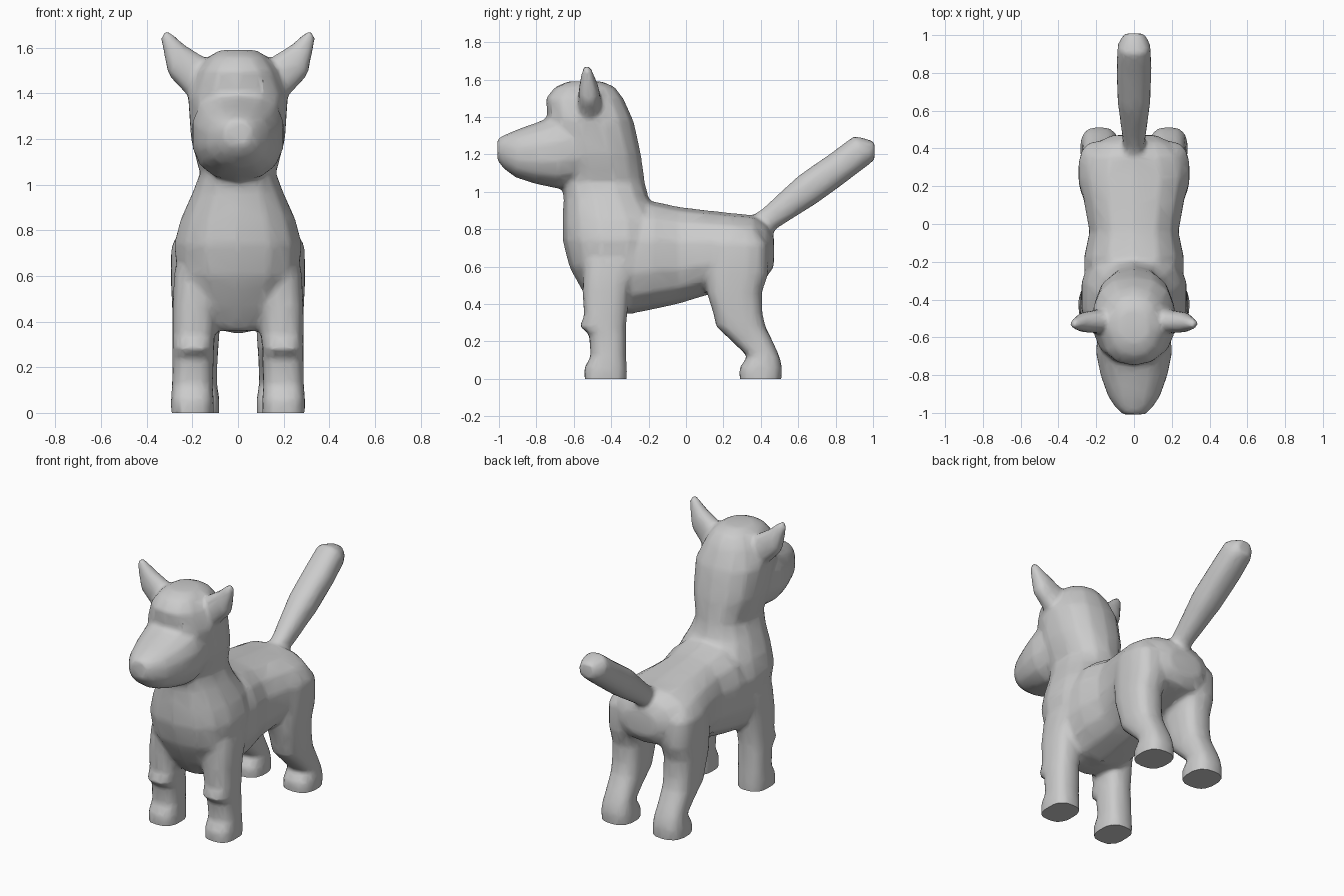
import bpy, bmesh, math
from mathutils import Vector

SIDES = 14
coat = bpy.data.materials.new("grey_coat")
coat.diffuse_color = (0.6, 0.6, 0.6, 1)
bm = bmesh.new()


def power(v, e):
    return math.copysign(abs(v) ** e, v)


def loft(rings, round_=0.85):
    """Skin closed rings; each ring is (end, opposite end, half-width vector)."""
    loops = []
    for p, q, w in rings:
        p, q, w = Vector(p), Vector(q), Vector(w)
        c, h = (p + q) / 2, (p - q) / 2
        loops.append([bm.verts.new(c + h * power(math.cos(t), round_) + w * power(math.sin(t), round_))
                      for t in (2 * math.pi * i / SIDES for i in range(SIDES))])
    faces = [bm.faces.new(loops[0]), bm.faces.new(loops[-1][::-1])]
    for a, b in zip(loops, loops[1:]):
        for i in range(SIDES):
            j = (i + 1) % SIDES
            faces.append(bm.faces.new((a[j], a[i], b[i], b[j])))
    bmesh.ops.recalc_face_normals(bm, faces=faces)


def along_y(table):      # y, top, bottom, half width
    loft([((0, y, t), (0, y, b), (w, 0, 0)) for y, t, b, w in table])


def along_z(table):      # z, front, back, half width
    loft([((0, f, z), (0, b, z), (w, 0, 0)) for z, f, b, w in table])


def legs(table):         # z, front, back, inner x, outer x
    for s in (-1, 1):
        loft([((s * (i + o) / 2, f, z), (s * (i + o) / 2, b, z), ((o - i) / 2, 0, 0))
              for z, f, b, i, o in table], 0.75)


# Trunk
along_y([(-0.45, 0.88, 0.37, 0.2), (-0.3, 0.94, 0.345, 0.265), (-0.18, 0.95, 0.37, 0.27),
         (-0.04, 0.92, 0.4, 0.24), (0.12, 0.9, 0.45, 0.27), (0.25, 0.885, 0.49, 0.295),
         (0.36, 0.875, 0.52, 0.265), (0.43, 0.83, 0.54, 0.2), (0.47, 0.76, 0.6, 0.12)])
# Chest, neck and skull
along_z([(0.36, -0.48, -0.28, 0.1), (0.47, -0.555, -0.2, 0.2), (0.6, -0.625, -0.15, 0.27),
         (0.74, -0.66, -0.1, 0.285), (0.85, -0.66, -0.12, 0.255), (0.97, -0.655, -0.2, 0.2),
         (1.05, -0.67, -0.22, 0.17), (1.2, -0.7, -0.24, 0.21), (1.38, -0.74, -0.28, 0.222),
         (1.5, -0.75, -0.335, 0.175), (1.56, -0.7, -0.38, 0.13), (1.59, -0.63, -0.45, 0.08)])
# Muzzle
along_y([(-0.5, 1.42, 1.06, 0.19), (-0.68, 1.42, 1.015, 0.205), (-0.8, 1.37, 1.04, 0.18),
         (-0.91, 1.33, 1.075, 0.14), (-0.97, 1.305, 1.12, 0.1), (-1.008, 1.285, 1.165, 0.06)])
# Front legs
legs([(-0.005, -0.545, -0.315, 0.105, 0.295), (0.06, -0.545, -0.315, 0.105, 0.295),
      (0.12, -0.51, -0.32, 0.11, 0.29), (0.24, -0.52, -0.32, 0.105, 0.288),
      (0.28, -0.57, -0.32, 0.105, 0.288), (0.34, -0.545, -0.315, 0.1, 0.288),
      (0.47, -0.555, -0.3, 0.09, 0.288), (0.62, -0.55, -0.24, 0.08, 0.28),
      (0.75, -0.5, -0.25, 0.1, 0.24)])
# Hind legs
legs([(-0.005, 0.285, 0.51, 0.08, 0.285), (0.06, 0.285, 0.515, 0.08, 0.285),
      (0.12, 0.33, 0.5, 0.09, 0.275), (0.2, 0.245, 0.465, 0.09, 0.275),
      (0.28, 0.16, 0.425, 0.085, 0.28), (0.35, 0.145, 0.41, 0.08, 0.285),
      (0.46, 0.11, 0.405, 0.075, 0.29), (0.56, 0.1, 0.44, 0.065, 0.295),
      (0.72, 0.11, 0.44, 0.06, 0.295), (0.8, 0.17, 0.38, 0.1, 0.25)])
# Tail
loft([((0, a, b), (0, c, d), (w, 0, 0)) for a, b, c, d, w in
      [(0.28, 0.82, 0.42, 0.72, 0.05), (0.41, 0.91, 0.48, 0.8, 0.06),
       (0.6, 1.085, 0.71, 0.945, 0.088), (0.78, 1.21, 0.88, 1.07, 0.094),
       (0.9, 1.3, 0.985, 1.15, 0.088), (1.008, 1.27, 1.008, 1.17, 0.055)]])
# Ears
for s in (-1, 1):
    loft([((s * a, -0.515 + k, b), (s * c, -0.515 + k, d), (0, w, 0)) for a, b, c, d, w, k in
          [(0.06, 1.5, 0.14, 1.36, 0.06, 0), (0.14, 1.555, 0.218, 1.385, 0.063, 0),
           (0.23, 1.61, 0.305, 1.48, 0.054, -0.005), (0.31, 1.68, 0.34, 1.645, 0.022, -0.015)]])

# Fuse the parts into one soft skin
mesh = bpy.data.meshes.new("dog_body")
bm.to_mesh(mesh)
bm.free()
mesh.materials.append(coat)
dog = bpy.data.objects.new("dog_body", mesh)
bpy.context.collection.objects.link(dog)
bpy.context.view_layer.objects.active = dog
dog.select_set(True)
fuse = dog.modifiers.new("fuse", 'REMESH')
fuse.mode, fuse.voxel_size = 'VOXEL', 0.014
soften = dog.modifiers.new("soften", 'SMOOTH')
soften.factor, soften.iterations = 0.5, 8
reduce = dog.modifiers.new("reduce", 'DECIMATE')
reduce.ratio = 0.12
for m in ("fuse", "soften", "reduce"):
    bpy.ops.object.modifier_apply(modifier=m)
for v in dog.data.vertices:          # level soles
    if v.co.z < 0.012:
        v.co.z = 0
bpy.ops.object.shade_smooth_by_angle(angle=math.radians(50))
